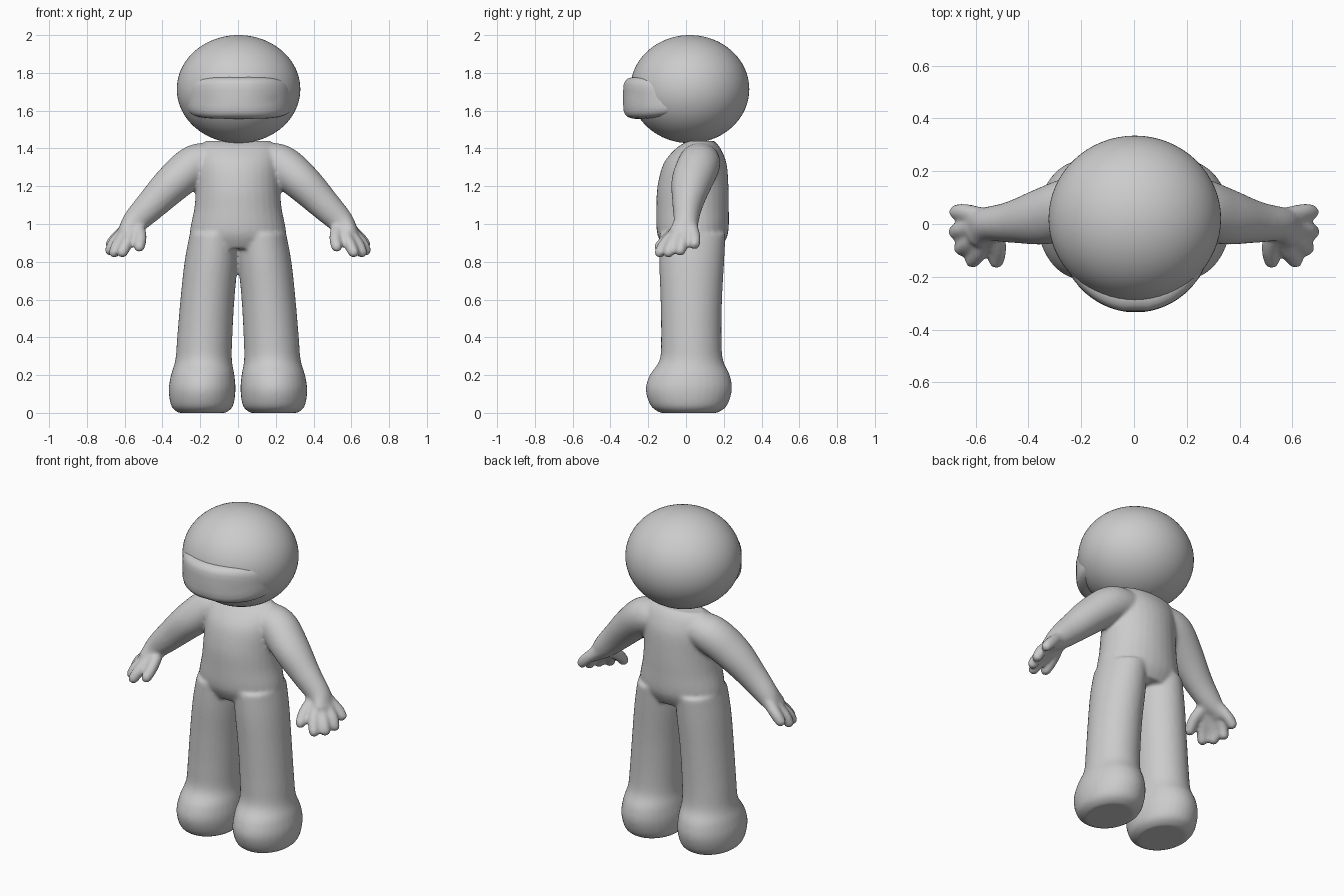
import bpy, bmesh, math
from mathutils import Vector

if "Cube" in bpy.data.objects:
    bpy.data.objects.remove(bpy.data.objects["Cube"])

grey = bpy.data.materials.new("light_grey")
grey.use_nodes = True
colour = (0.6, 0.6, 0.6, 1)
grey.diffuse_color = colour
grey.node_tree.nodes["Principled BSDF"].inputs["Base Color"].default_value = colour


def finish(bm, name):
    bmesh.ops.recalc_face_normals(bm, faces=bm.faces)
    mesh = bpy.data.meshes.new(name)
    bm.to_mesh(mesh)
    bm.free()
    mesh.materials.append(grey)
    mesh.shade_smooth()
    ob = bpy.data.objects.new(name, mesh)
    bpy.context.collection.objects.link(ob)
    return ob


def bridge(bm, rings):
    for a, b in zip(rings, rings[1:]):
        n = len(a)
        for k in range(n):
            bm.faces.new((a[k], a[(k + 1) % n], b[(k + 1) % n], b[k]))


def spline(keys, steps=5):
    """Catmull-Rom through (x, y, z, rx, ry) sections."""
    p = [Vector(k) for k in keys]
    p = [p[0]] + p + [p[-1]]
    out = []
    for a, b, c, d in zip(p, p[1:], p[2:], p[3:]):
        for i in range(steps):
            t = i / steps
            out.append(0.5 * (2 * b + (c - a) * t + (2 * a - 5 * b + 4 * c - d) * t * t
                              + (3 * b - a - 3 * c + d) * t ** 3))
    return out + [p[-1]]


def tube(bm, keys, side=1, level=False, n=32):
    """Elliptical loft; level rings stay horizontal, others follow the path with domed tips."""
    secs = spline(keys)
    pos = [Vector(s[:3]) for s in secs]
    frames = []
    for i, s in enumerate(secs):
        t = (pos[min(i + 1, len(pos) - 1)] - pos[max(i - 1, 0)]).normalized()
        if level:
            t = Vector((0, 0, 1))
        v = Vector((0, 1, 0))
        v = (v - t * v.dot(t)).normalized()
        frames.append((pos[i], v.cross(t), v, t, s[3], s[4]))
    if not level:
        c, u, v, t, rx, ry = frames[-1]
        for q in (0.3, 0.6, 0.9, 1.2, 1.45):
            f = math.cos(q)
            frames.append((c + t * rx * math.sin(q), u, v, t, rx * f, ry * f))
    rings = []
    for c, u, v, t, rx, ry in frames:
        ring = []
        for k in range(n):
            a = math.tau * k / n
            w = c + u * rx * math.cos(a) + v * ry * math.sin(a)
            ring.append(bm.verts.new((w.x * side, w.y, w.z)))
        rings.append(ring)
    bridge(bm, rings)
    bm.faces.new(rings[0][::-1])
    bm.faces.new(rings[-1])


# Body: torso, legs with feet, arms and hands, fused into one skin
torso = [(0, .035, .87, .225, .15), (0, .035, .95, .255, .188), (0, .035, 1.08, .232, .192),
         (0, .037, 1.2, .222, .188), (0, .048, 1.32, .222, .167), (0, .065, 1.4, .21, .118),
         (0, .08, 1.44, .17, .07)]
leg = [(.19, .015, 0, .125, .15), (.19, .015, .035, .163, .2), (.19, .015, .12, .177, .228),
       (.187, .02, .2, .168, .212), (.182, .028, .28, .15, .168), (.176, .028, .4, .146, .16),
       (.162, .028, .6, .143, .163), (.142, .03, .8, .141, .172), (.125, .035, .95, .13, .175)]
arm = [(.1, .075, 1.335, .09, .1), (.22, .068, 1.315, .108, .112), (.34, .03, 1.22, .101, .108),
       (.46, .008, 1.1, .083, .08), (.55, 0, 1.01, .066, .066), (.6, -.015, .955, .04, .075)]
# Each digit: root, middle, tip
digits = [[(.585, .03, .98), (.645, .045, .925), (.672, .045, .895)],
          [(.59, 0, .97), (.655, -.02, .9), (.675, -.03, .86)],
          [(.58, -.03, .96), (.635, -.075, .89), (.655, -.092, .85)],
          [(.56, -.045, .96), (.59, -.11, .895), (.612, -.138, .85)],
          [(.53, -.02, .985), (.515, -.09, .93), (.522, -.14, .88)]]

bm = bmesh.new()
tube(bm, torso, level=True)
for side in (1, -1):
    tube(bm, leg, side, level=True)
    tube(bm, arm, side)
    for points in digits:
        tube(bm, [p + (r, r) for p, r in zip(points, (.036, .033, .03))], side, n=16)
body = finish(bm, "body")
remesh = body.modifiers.new("fuse", 'REMESH')
remesh.mode = 'VOXEL'
remesh.voxel_size = 0.01
remesh.use_smooth_shade = True
soften = body.modifiers.new("soften", 'SMOOTH')
soften.factor = 0.5
soften.iterations = 9

# Head: slightly flattened ball
bm = bmesh.new()
bmesh.ops.create_uvsphere(bm, u_segments=64, v_segments=40, radius=1)
for v in bm.verts:
    v.co = (v.co.x * .327 + .003, v.co.y * .315 + .02, v.co.z * .286 + 1.714)
finish(bm, "head")

# Visor: rounded plate wrapped around the front of the head
bm = bmesh.new()
half_w, half_h, n = .283, .111, 96
rings = []
for inset, depth in ((0, .15), (0, .06), (.003, .04), (.01, .022), (.022, .009),
                     (.04, .002), (.07, 0), (half_h, 0)):
    ring = []
    for k in range(n):
        a = math.tau * (k + .5) / n
        c, s = math.cos(a), math.sin(a)
        x = (half_w - inset) * math.copysign(abs(c) ** .5, c)
        z = (half_h - inset) * math.copysign(abs(s) ** .5, s)
        y = .02 - .355 * math.sqrt(1 - (x / .312) ** 2) + depth
        ring.append(bm.verts.new((x + .006, y, z + 1.668)))
    rings.append(ring)
bridge(bm, rings)
bmesh.ops.remove_doubles(bm, verts=bm.verts, dist=1e-5)
finish(bm, "visor")
